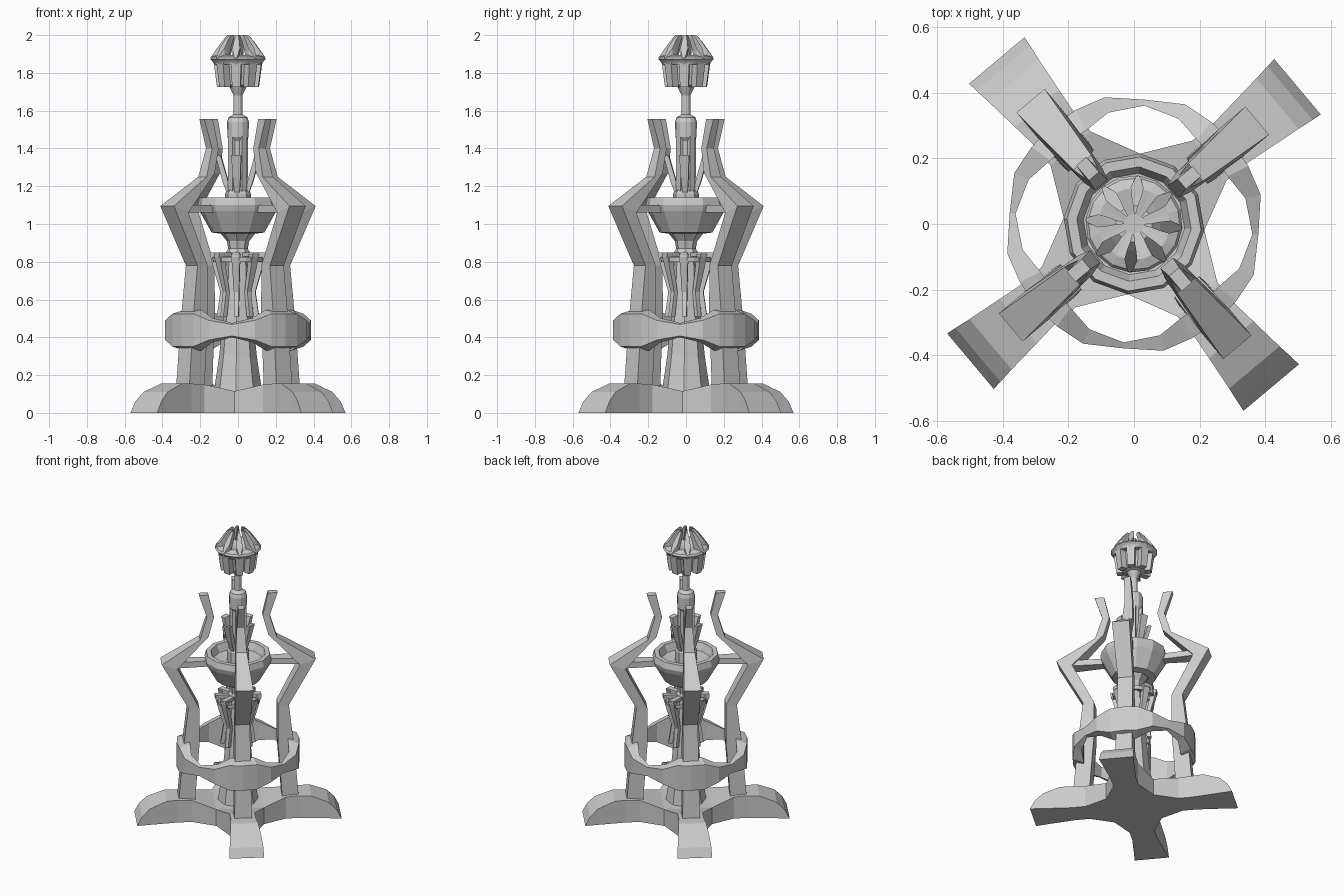
import bpy
import bmesh
from math import radians, sin, cos, tau
from mathutils import Matrix, Vector

cube = bpy.data.objects.get("Cube")
if cube:
    bpy.data.objects.remove(cube, do_unlink=True)

stone = bpy.data.materials.new("light grey")
stone.use_nodes = True
grey = (0.6, 0.6, 0.6, 1)
stone.diffuse_color = grey
stone.node_tree.nodes["Principled BSDF"].inputs["Base Color"].default_value = grey

ARM = radians(40)      # direction of the first arm
AXIS = radians(-5)     # direction halfway between arms


def loft(bm, rings, loop=False):
    """Skin a list of point rings; cap the ends unless it loops."""
    vs = [[bm.verts.new(p) for p in ring] for ring in rings]
    n = len(vs[0])
    pairs = list(zip(vs, vs[1:])) + ([(vs[-1], vs[0])] if loop else [])
    for a, b in pairs:
        for i in range(n):
            j = (i + 1) % n
            bm.faces.new((a[i], a[j], b[j], b[i]))
    if not loop:
        bm.faces.new(vs[0])
        bm.faces.new(vs[-1])


def finish(name, bm):
    bmesh.ops.recalc_face_normals(bm, faces=bm.faces)
    me = bpy.data.meshes.new(name)
    bm.to_mesh(me)
    bm.free()
    me.materials.append(stone)
    ob = bpy.data.objects.new(name, me)
    bpy.context.scene.collection.objects.link(ob)
    return ob


def lathe(name, profile, sides, start=AXIS):
    """Turn a (radius, height) profile."""
    bm = bmesh.new()
    loft(bm, [[(r * cos(start + tau * i / sides), r * sin(start + tau * i / sides), z)
               for i in range(sides)] for r, z in profile])
    return finish(name, bm)


def radial(name, rings, count, start):
    """Repeat a lofted part around the vertical axis."""
    bm = bmesh.new()
    for k in range(count):
        turn = Matrix.Rotation(start + tau * k / count, 3, 'Z')
        loft(bm, [[turn @ Vector(p) for p in ring] for ring in rings])
    return finish(name, bm)


def bar(sections):
    """Rings from (inner r, inner z, outer r, outer z, half width)."""
    return [[(a, -w, za), (b, -w, zb), (b, w, zb), (a, w, za)]
            for a, za, b, zb, w in sections]


def fin(outline):
    """Rings from (r, low z, high z, half width) stepped outward."""
    return [[(r, -w, lo), (r, w, lo), (r, w, hi), (r, -w, hi)]
            for r, lo, hi, w in outline]


# Cross shaped base
radial("base_feet", fin([
    (0.152, 0, 0.115, 0.152), (0.3, 0, 0.15, 0.08), (0.39, 0, 0.155, 0.08),
    (0.46, 0, 0.155, 0.088), (0.57, 0, 0.11, 0.1), (0.62, 0, 0.06, 0.107),
    (0.65, 0, 0.002, 0.11)]), 4, ARM)
lathe("base_hub", [(0.215, 0), (0.215, 0.115)], 4, AXIS)

# Bent arms from the feet to the tips
radial("arms", bar([
    (0.28, 0.1, 0.385, 0.1, 0.055), (0.25, 0.52, 0.35, 0.52, 0.05),
    (0.25, 0.78, 0.32, 0.78, 0.048), (0.39, 1.06, 0.49, 1.095, 0.056),
    (0.19, 1.27, 0.245, 1.25, 0.035), (0.155, 1.4, 0.2, 1.4, 0.025),
    (0.19, 1.555, 0.25, 1.555, 0.02)]), 4, ARM)
radial("arm_braces", fin([(0.17, 1.06, 1.1, 0.028), (0.43, 1.06, 1.1, 0.045)]), 4, ARM)

# Ring band swelling where it meets each arm
quarter = [(0, 0.32, 0.39, 0.108), (13, 0.32, 0.39, 0.108),
           (27, 0.348, 0.396, 0.065), (45, 0.362, 0.38, 0.038)]
quarter += [(90 - a, p, q, h) for a, p, q, h in quarter[2:0:-1]]
band = []
for k in range(4):
    for a, p, q, h in quarter:
        t = ARM + radians(a + 90 * k)
        band.append([(r * cos(t), r * sin(t), 0.438 + z) for r, z in
                     ((p, -h), (q, -h * 0.8), (q, h * 0.8), (p, h))])
bm = bmesh.new()
loft(bm, band, loop=True)
finish("ring_band", bm)

# Central column, neck and bowl
lathe("column", [(0.13, 0.1), (0.1, 0.3), (0.075, 0.55), (0.063, 0.8), (0.063, 0.85),
                 (0.052, 0.87), (0.06, 0.91), (0.1, 0.96)], 8)
lathe("bowl", [(0.1, 0.95), (0.14, 0.955), (0.205, 1.07), (0.215, 1.1), (0.205, 1.14),
               (0.175, 1.14), (0.155, 1.09), (0.05, 1.08)], 12)

# Cage of bent rods around the column
radial("cage_rods", bar([
    (0.085, 0.51, 0.112, 0.51, 0.012), (0.07, 0.64, 0.093, 0.64, 0.014),
    (0.1, 0.77, 0.13, 0.77, 0.02), (0.115, 0.84, 0.148, 0.84, 0.024)]), 8, AXIS)
radial("cage_spokes", fin([(0.04, 0.83, 0.85, 0.014), (0.147, 0.825, 0.85, 0.02)]), 8, AXIS)
bm = bmesh.new()
loft(bm, [[(r * cos(tau * i / 16 + AXIS), r * sin(tau * i / 16 + AXIS), z)
           for r, z in ((0.118, 0.8), (0.135, 0.8), (0.138, 0.825), (0.12, 0.825))]
          for i in range(16)], loop=True)
finish("cage_hoop", bm)

# Upper shaft with rounded cap, ribs and petals
lathe("shaft_foot", [(0.07, 1.07), (0.07, 1.16), (0.055, 1.18)], 8)
lathe("shaft", [(0.042, 1.15), (0.042, 1.44), (0.056, 1.46), (0.058, 1.54),
                (0.05, 1.565), (0.03, 1.575), (0.023, 1.58), (0.023, 1.68),
                (0.045, 1.725), (0.045, 1.75)], 12)
radial("shaft_ribs", fin([(0.03, 1.16, 1.47, 0.02), (0.054, 1.16, 1.465, 0.018)]), 4, ARM)
radial("petals", bar([
    (0.04, 1.15, 0.055, 1.15, 0.012), (0.055, 1.24, 0.085, 1.24, 0.02),
    (0.09, 1.36, 0.118, 1.365, 0.026)]), 4, AXIS)

# Lantern head with slotted sides and a crown of spikes
lathe("lantern_core", [(0.03, 1.72), (0.08, 1.735), (0.098, 1.86)], 8)
radial("lantern_bars", bar([
    (0.07, 1.725, 0.11, 1.725, 0.022), (0.085, 1.865, 0.128, 1.865, 0.028)]), 8, AXIS)
lathe("lantern_rim", [(0.126, 1.845), (0.135, 1.86), (0.148, 1.873), (0.14, 1.885),
                      (0.11, 1.895), (0.03, 1.88)], 16)
radial("crown_spikes", fin([
    (0.032, 1.985, 2.0, 0.003), (0.055, 1.93, 2.0, 0.007), (0.08, 1.885, 1.972, 0.014),
    (0.11, 1.88, 1.93, 0.02), (0.146, 1.87, 1.88, 0.006)]), 8, AXIS)
